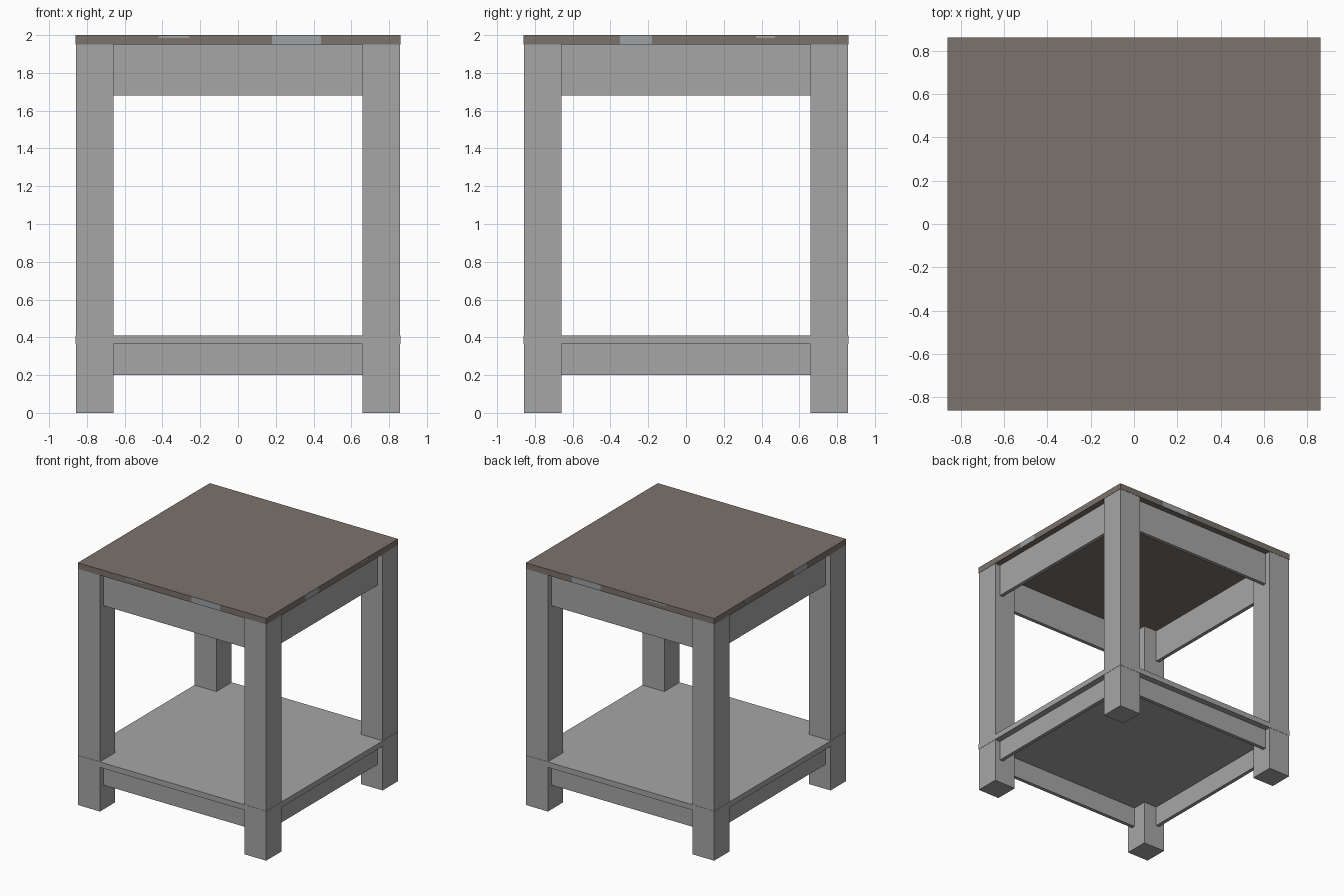
import bpy
from mathutils import Vector

cube = bpy.data.objects.get("Cube")
if cube:
    bpy.data.objects.remove(cube, do_unlink=True)


def material(name, rgb):
    mat = bpy.data.materials.new(name)
    mat.use_nodes = True
    mat.diffuse_color = (*rgb, 1)
    mat.node_tree.nodes["Principled BSDF"].inputs["Base Color"].default_value = (*rgb, 1)
    return mat


GREY = material("grey paint", (0.38, 0.38, 0.38))
BROWN = material("brown wood", (0.20, 0.17, 0.15))
PALE = material("worn edge", (0.34, 0.36, 0.38))


def box(name, low, high, mat):
    """Axis-aligned box between two corners."""
    low, high = Vector(low), Vector(high)
    bpy.ops.mesh.primitive_cube_add(size=1, location=(low + high) / 2)
    obj = bpy.context.object
    obj.name = name
    obj.scale = high - low
    bpy.ops.object.transform_apply(location=False, rotation=False, scale=True)
    obj.data.materials.append(mat)
    return obj


HALF = 0.86                      # half width of top and shelf
LEG_OUT, LEG_IN = 0.858, 0.66    # leg faces
RAIL_OUT, RAIL_IN = 0.81, 0.78   # recessed rails
SHELF_LOW, SHELF_HIGH = 0.365, 0.41
TOP_LOW, TOP_HIGH = 1.95, 2.0

# Legs, interrupted by the shelf
for sx, side in ((-1, "right"), (1, "left")):
    for sy, end in ((-1, "front"), (1, "back")):
        xs = sorted((sx * LEG_IN, sx * LEG_OUT))
        ys = sorted((sy * LEG_IN, sy * LEG_OUT))
        for part, z0, z1 in (("lower", 0, SHELF_LOW), ("upper", SHELF_HIGH, TOP_LOW)):
            box(f"{end}_{side}_{part}_leg", (xs[0], ys[0], z0), (xs[1], ys[1], z1), GREY)

# Aprons under the top and rails under the shelf
for part, z0, z1 in (("apron", 1.68, TOP_LOW), ("shelf_rail", 0.2, SHELF_LOW)):
    for s, end, side in ((-1, "front", "right"), (1, "back", "left")):
        a, b = sorted((s * RAIL_IN, s * RAIL_OUT))
        box(f"{end}_{part}", (-LEG_IN, a, z0), (LEG_IN, b, z1), GREY)
        box(f"{side}_{part}", (a, -LEG_IN, z0), (b, LEG_IN, z1), GREY)

# Shelf
box("shelf", (-HALF, -HALF, SHELF_LOW), (HALF, HALF, SHELF_HIGH), GREY)

# Top made of three boards
width = 2 * HALF / 3
for i in range(3):
    y = -HALF + i * width
    box(f"top_board_{i + 1}", (-HALF, y, TOP_LOW), (HALF, y + width, TOP_HIGH), BROWN)

# Worn patches on the edges of the top: start, end, bottom, top
LARGE = (0.18, 0.44, 1.951, 1.999)
SMALL = (-0.42, -0.26, 1.985, 1.995)
SIDE = (-0.35, -0.18, 1.951, 1.999)
SIDE_SMALL = (0.37, 0.47, 1.984, 1.994)
for s, end, side in ((-1, "front", "right"), (1, "back", "left")):
    a, b = sorted((s * (HALF - 0.002), s * (HALF + 0.001)))
    for n, (p, q, z0, z1) in enumerate((LARGE, SMALL)):
        box(f"{end}_worn_patch_{n + 1}", (p, a, z0), (q, b, z1), PALE)
    for n, (p, q, z0, z1) in enumerate((SIDE, SIDE_SMALL)):
        box(f"{side}_worn_patch_{n + 1}", (a, p, z0), (b, q, z1), PALE)
